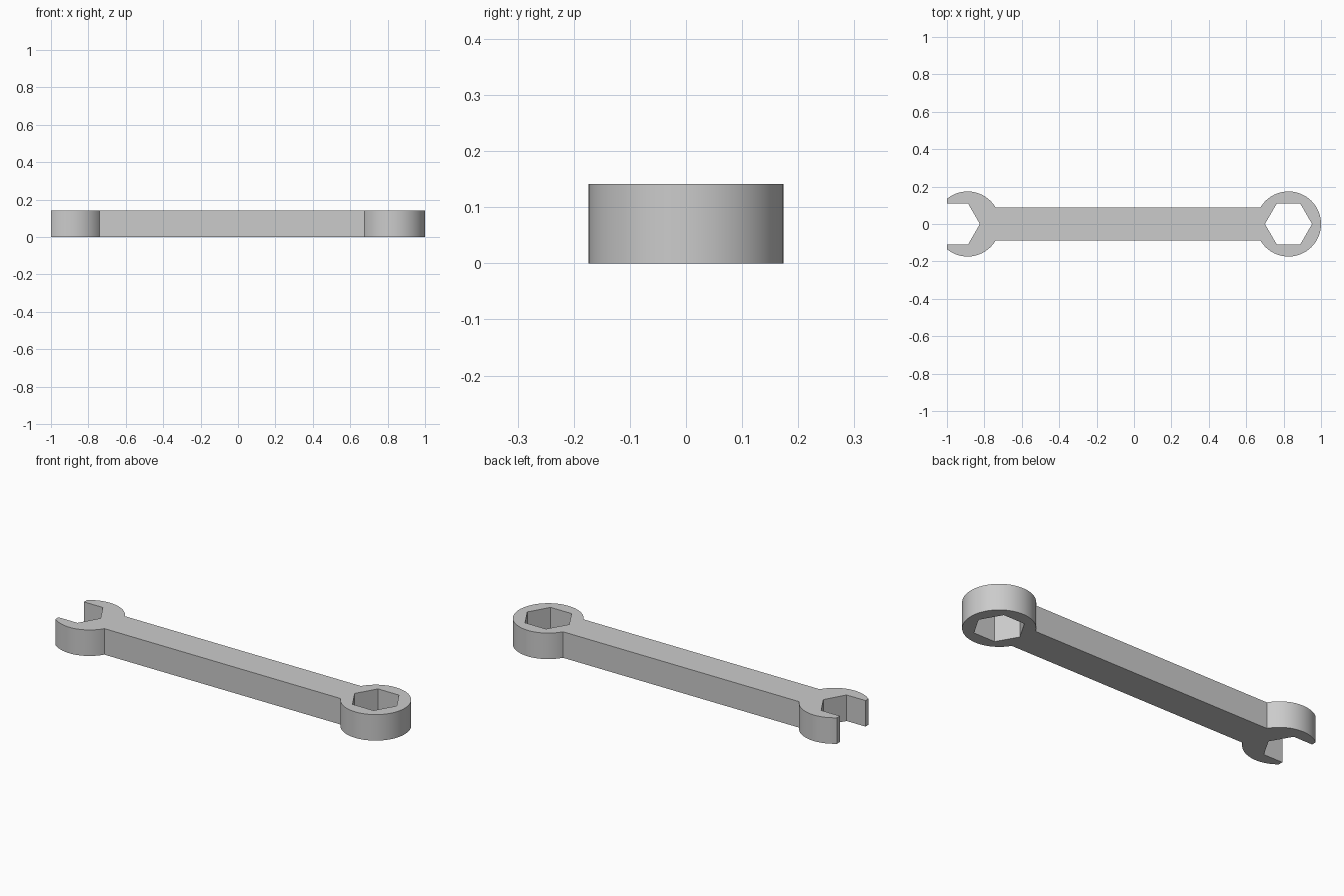
import bpy, bmesh, math
from mathutils import Matrix

if "Cube" in bpy.data.objects:
    bpy.data.objects.remove(bpy.data.objects["Cube"])

R = 0.174        # outer radius of both heads
HEX = 0.126      # hexagon corner radius
FLAT = HEX * math.sqrt(3) / 2
HALF = 0.088     # half width of handle
H = 0.141        # thickness
RING_X, JAW_X, JAW_HEX_X = 0.826, -0.89, -0.95


def arc(cx, a0, a1, n):
    return [(cx + R * math.cos(a0 + (a1 - a0) * i / n),
             R * math.sin(a0 + (a1 - a0) * i / n)) for i in range(n + 1)]


join = math.asin(HALF / R)
tip = math.acos((-1 - JAW_X) / R)

# Half outline (y >= 0): open jaw, handle, ring, hexagonal hole
outline = [(JAW_HEX_X + HEX, 0), (JAW_HEX_X + HEX / 2, FLAT), (-1, FLAT)]
outline += arc(JAW_X, tip, join, 24)
outline += arc(RING_X, math.pi - join, 0, 36)
outline += [(RING_X + HEX * math.cos(math.radians(a)),
             HEX * math.sin(math.radians(a))) for a in (0, 60, 120, 180)]

bm = bmesh.new()
low = [bm.verts.new((x, y, 0)) for x, y in outline]
high = [bm.verts.new((x, y, H)) for x, y in outline]
bm.faces.new(low)
bm.faces.new(high[::-1])
n = len(outline)
for i in range(n):
    j = (i + 1) % n
    # leave the centre seam open
    if abs(outline[i][1]) < 1e-6 and abs(outline[j][1]) < 1e-6:
        continue
    bm.faces.new((low[i], high[i], high[j], low[j]))

# Mirror the half across y = 0 and weld the seam
for v in bm.verts:
    if abs(v.co.y) < 1e-6:
        v.co.y = 0
bmesh.ops.mirror(bm, geom=bm.verts[:] + bm.edges[:] + bm.faces[:],
                 matrix=Matrix.Identity(4), merge_dist=1e-4, axis='Y')
bmesh.ops.remove_doubles(bm, verts=bm.verts[:], dist=1e-5)
bmesh.ops.recalc_face_normals(bm, faces=bm.faces[:])

mesh = bpy.data.meshes.new("wrench")
bm.to_mesh(mesh)
bm.free()
wrench = bpy.data.objects.new("wrench", mesh)
bpy.context.collection.objects.link(wrench)

steel = bpy.data.materials.new("grey steel")
steel.diffuse_color = (0.6, 0.6, 0.6, 1)
steel.use_nodes = True
steel.node_tree.nodes["Principled BSDF"].inputs["Base Color"].default_value = steel.diffuse_color
mesh.materials.append(steel)

bpy.context.view_layer.objects.active = wrench
wrench.select_set(True)
bpy.ops.object.shade_smooth_by_angle(angle=math.radians(30))
